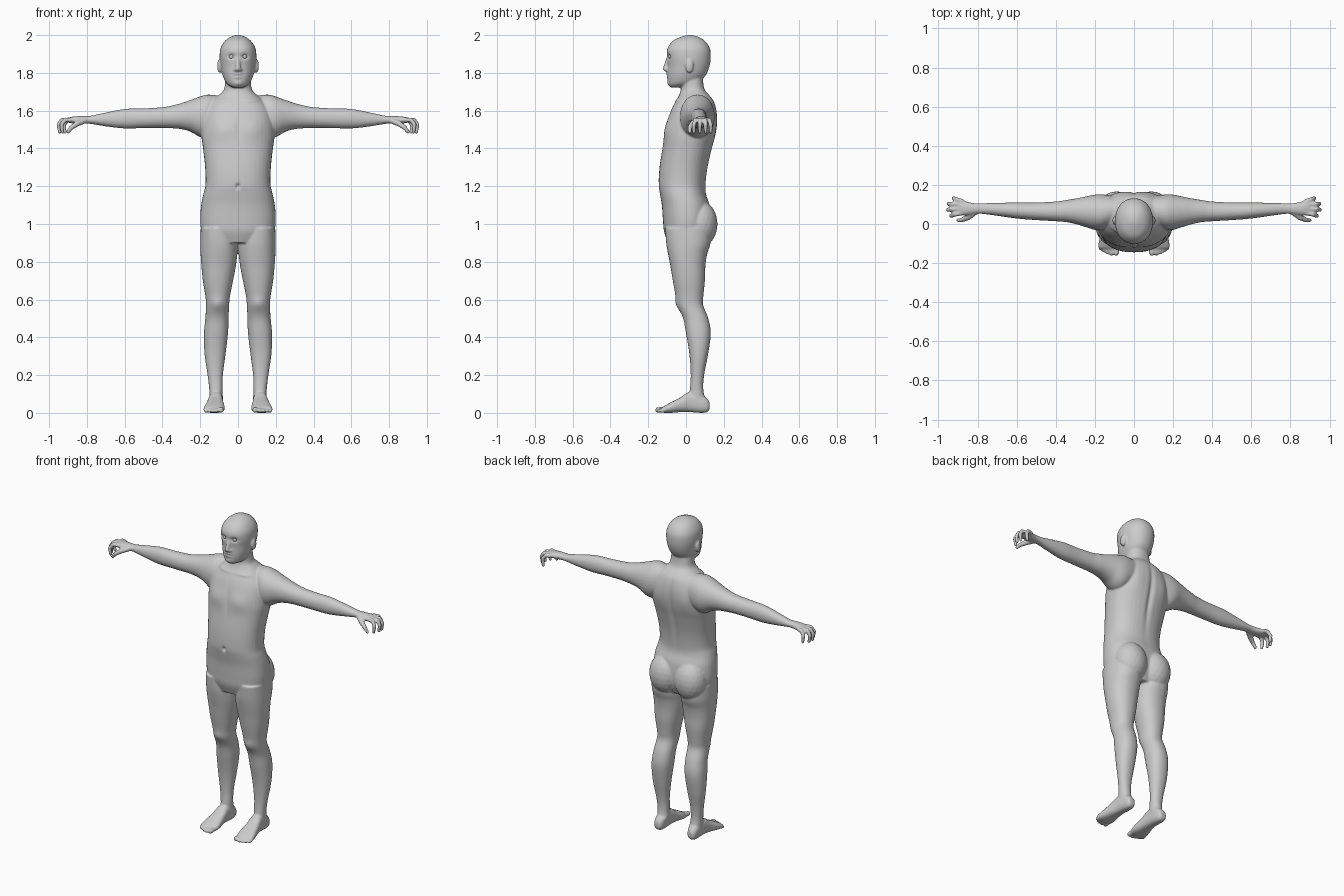
import bpy, bmesh, math
from mathutils import Vector, Matrix

bm = bmesh.new()


def spline(rows, steps=5):
    """Catmull-Rom interpolation through rows of numbers."""
    out = []
    for i in range(len(rows) - 1):
        p0, p1, p2, p3 = (rows[max(0, min(len(rows) - 1, i + k))] for k in (-1, 0, 1, 2))
        for j in range(steps):
            t = j / steps
            out.append([0.5 * (2 * b + (c - a) * t + (2 * a - 5 * b + 4 * c - d) * t * t
                               + (3 * b - a - 3 * c + d) * t ** 3)
                        for a, b, c, d in zip(p0, p1, p2, p3)])
        out[-steps][0] = p1[0]
    return out + [list(rows[-1])]


def loft(axis, rows, side=1, power=2.2, n=40):
    """Rows hold position on the axis, then the extents of both other axes."""
    rings = []
    for t, a0, a1, b0, b1 in spline(rows):
        ring = []
        for k in range(n):
            c, s = math.cos(2 * math.pi * k / n), math.sin(2 * math.pi * k / n)
            a = (a0 + a1) / 2 + (a1 - a0) / 2 * math.copysign(abs(c) ** (2 / power), c)
            b = (b0 + b1) / 2 + (b1 - b0) / 2 * math.copysign(abs(s) ** (2 / power), s)
            x, y, z = {'x': (t, a, b), 'y': (a, t, b), 'z': (a, b, t)}[axis]
            ring.append(bm.verts.new((x * side, y, z)))
        rings.append(ring)
    for r0, r1 in zip(rings, rings[1:]):
        for k in range(n):
            bm.faces.new((r0[k], r0[(k + 1) % n], r1[(k + 1) % n], r1[k]))
    bm.faces.new(rings[0][::-1])
    bm.faces.new(rings[-1])


def blob(center, radii, side=1, sub=3):
    c = Vector((center[0] * side, center[1], center[2]))
    bmesh.ops.create_icosphere(bm, subdivisions=sub, radius=1,
                               matrix=Matrix.Translation(c) @ Matrix.Diagonal((*radii, 1)))


def tube(points, radii, side=1, steps=6):
    for i in range(len(points) - 1):
        for j in range(steps + 1):
            t = j / steps
            r = radii[i] + (radii[i + 1] - radii[i]) * t
            blob(Vector(points[i]).lerp(Vector(points[i + 1]), t), (r, r, r), side, 2)


# Torso and neck
torso = [(.90, .13, -.095, .10), (.96, .188, -.116, .125), (1.02, .2, -.122, .132),
         (1.10, .195, -.128, .125), (1.16, .183, -.138, .106), (1.21, .172, -.145, .104),
         (1.30, .174, -.14, .115), (1.40, .185, -.125, .138), (1.47, .194, -.114, .156),
         (1.54, .19, -.10, .165), (1.60, .175, -.08, .162), (1.65, .14, -.055, .148),
         (1.68, .105, -.038, .126), (1.71, .075, -.028, .10), (1.76, .067, -.025, .09),
         (1.81, .06, -.02, .09)]
loft('z', [(z, -w, w, a, b) for z, w, a, b in torso], power=2.3)

# Head
head = [(1.722, .026, -.08, -.02), (1.735, .05, -.092, .03), (1.75, .065, -.096, .07),
        (1.775, .077, -.098, .095), (1.80, .085, -.098, .112), (1.84, .092, -.097, .126),
        (1.88, .097, -.101, .131), (1.92, .095, -.101, .129), (1.95, .083, -.087, .116),
        (1.975, .063, -.062, .094), (1.992, .036, -.022, .062), (2.0, .012, .008, .032)]
loft('z', [(z, -w, w, a, b) for z, w, a, b in head], power=2.15)

# Nose, lips and chin
tube([(0, -.092, 1.887), (0, -.104, 1.845), (0, -.108, 1.822)], [.010, .012, .015])
blob((0, -.095, 1.793), (.024, .010, .007))
blob((0, -.094, 1.778), (.020, .010, .007))
blob((0, -.082, 1.749), (.028, .018, .019))

arm = [(.10, .0, .14, 1.50, 1.68), (.16, -.028, .15, 1.46, 1.685), (.20, -.03, .15, 1.46, 1.675),
       (.25, -.015, .14, 1.488, 1.657), (.30, .0, .13, 1.502, 1.64), (.35, .01, .122, 1.507, 1.627),
       (.40, .014, .115, 1.509, 1.618), (.50, .02, .11, 1.508, 1.612), (.60, .028, .11, 1.506, 1.609),
       (.70, .042, .108, 1.517, 1.59), (.78, .052, .106, 1.53, 1.573), (.82, .05, .107, 1.531, 1.572),
       (.86, .044, .116, 1.531, 1.57), (.895, .045, .126, 1.535, 1.565)]
leg = [(.98, .02, .197, -.11, .13), (.90, .003, .2, -.105, .13), (.84, .004, .198, -.095, .112),
       (.78, .011, .194, -.083, .103), (.70, .026, .186, -.07, .10), (.62, .042, .173, -.055, .092),
       (.57, .047, .169, -.045, .091), (.50, .05, .173, -.015, .118), (.42, .053, .18, .0, .131),
       (.31, .066, .177, .018, .117), (.20, .08, .161, .025, .096), (.12, .082, .152, .02, .092),
       (.04, .084, .15, .01, .11)]
foot = [(.125, .10, .135, .02, .055), (.112, .09, .145, .004, .075), (.08, .083, .151, .0, .10),
        (.02, .08, .156, .004, .112), (-.03, .076, .166, .004, .082), (-.08, .07, .178, .0, .056),
        (-.115, .073, .183, .0, .037), (-.125, .08, .178, .005, .03)]
for s in (1, -1):
    # Arm and hand
    loft('x', arm, s, 2.1, 32)
    for y, tip, reach in ((.056, .042, .935), (.078, .073, .95), (.099, .104, .948), (.117, .131, .922)):
        tube([(.88, y, 1.551), (reach - .018, (y + tip) / 2, 1.551), (reach, tip, 1.525),
              (reach - .006, tip, 1.487)], [.013, .0125, .0115, .010], s)
    tube([(.81, .062, 1.548), (.85, .034, 1.532), (.882, .02, 1.511), (.90, .02, 1.488)],
         [.016, .016, .0125, .010], s)
    # Leg, buttock, foot and toes
    loft('z', leg, s, 2.2, 36)
    blob((.088, .072, 1.0), (.102, .095, .125), s)
    loft('y', foot, s, 2.5, 28)
    for x, y, r in ((.089, -.148, .0155), (.113, -.152, .011), (.132, -.146, .0105),
                    (.151, -.137, .010), (.169, -.126, .0095)):
        tube([(x, -.105, .02), (x + .002, y, r)], [.014, r], s)
    # Ear and nostril
    blob((.099, .018, 1.836), (.011, .022, .036), s)
    blob((.014, -.099, 1.816), (.009, .012, .009), s)

bmesh.ops.recalc_face_normals(bm, faces=bm.faces)
mesh = bpy.data.meshes.new("body")
bm.to_mesh(mesh)
bm.free()
body = bpy.data.objects.new("body", mesh)
bpy.context.collection.objects.link(body)

# Fuse the parts into one skin
fuse = body.modifiers.new("fuse", 'REMESH')
fuse.mode = 'VOXEL'
fuse.voxel_size = 0.0055
relax = body.modifiers.new("relax", 'SMOOTH')
relax.factor = 0.5
relax.iterations = 4
skin = bpy.data.meshes.new_from_object(body.evaluated_get(bpy.context.evaluated_depsgraph_get()))
body.modifiers.clear()
body.data = skin

# Sculpted details: center, radii, push
details = [((.035, -.095, 1.887), (.019, .04, .013), (0, .012, 0)),     # eye sockets
           ((0, -.1, 1.7855), (.024, .02, .004), (0, .004, 0)),         # mouth line
           ((0, .16, 1.42), (.016, .06, .19), (0, -.012, 0)),           # spine
           ((0, -.145, 1.2), (.010, .03, .013), (0, .014, 0)),          # navel
           ((.085, -.11, 1.5), (.065, .05, .05), (0, -.010, 0)),        # chest
           ((0, -.11, 1.5), (.012, .04, .07), (0, .005, 0)),            # breastbone
           ((.09, -.05, 1.655), (.06, .04, .010), (0, -.006, 0)),       # collarbones
           ((.108, -.05, .575), (.03, .04, .035), (0, -.007, 0)),       # kneecaps
           ((.085, .08, .08), (.012, .03, .02), (-.005, 0, 0)),         # ankles
           ((.10, .16, 1.52), (.05, .05, .07), (0, .006, 0))]           # shoulder blades
for c, r, d in details:
    for s in ((1, -1) if c[0] else (1,)):
        for v in skin.vertices:
            p = v.co
            dz = (p.z - c[2]) / r[2]
            if abs(dz) < 2.5:
                q = ((p.x - c[0] * s) / r[0]) ** 2 + ((p.y - c[1]) / r[1]) ** 2 + dz * dz
                if q < 6:
                    v.co = p + Vector((d[0] * s, d[1], d[2])) * math.exp(-q)
skin.shade_smooth()

# Eyes
for name, s in (("left_eye", 1), ("right_eye", -1)):
    bpy.ops.mesh.primitive_uv_sphere_add(segments=20, ring_count=12, radius=.0135,
                                         location=(.034 * s, -.079, 1.886))
    eye = bpy.context.object
    eye.name = name
    eye.data.shade_smooth()
